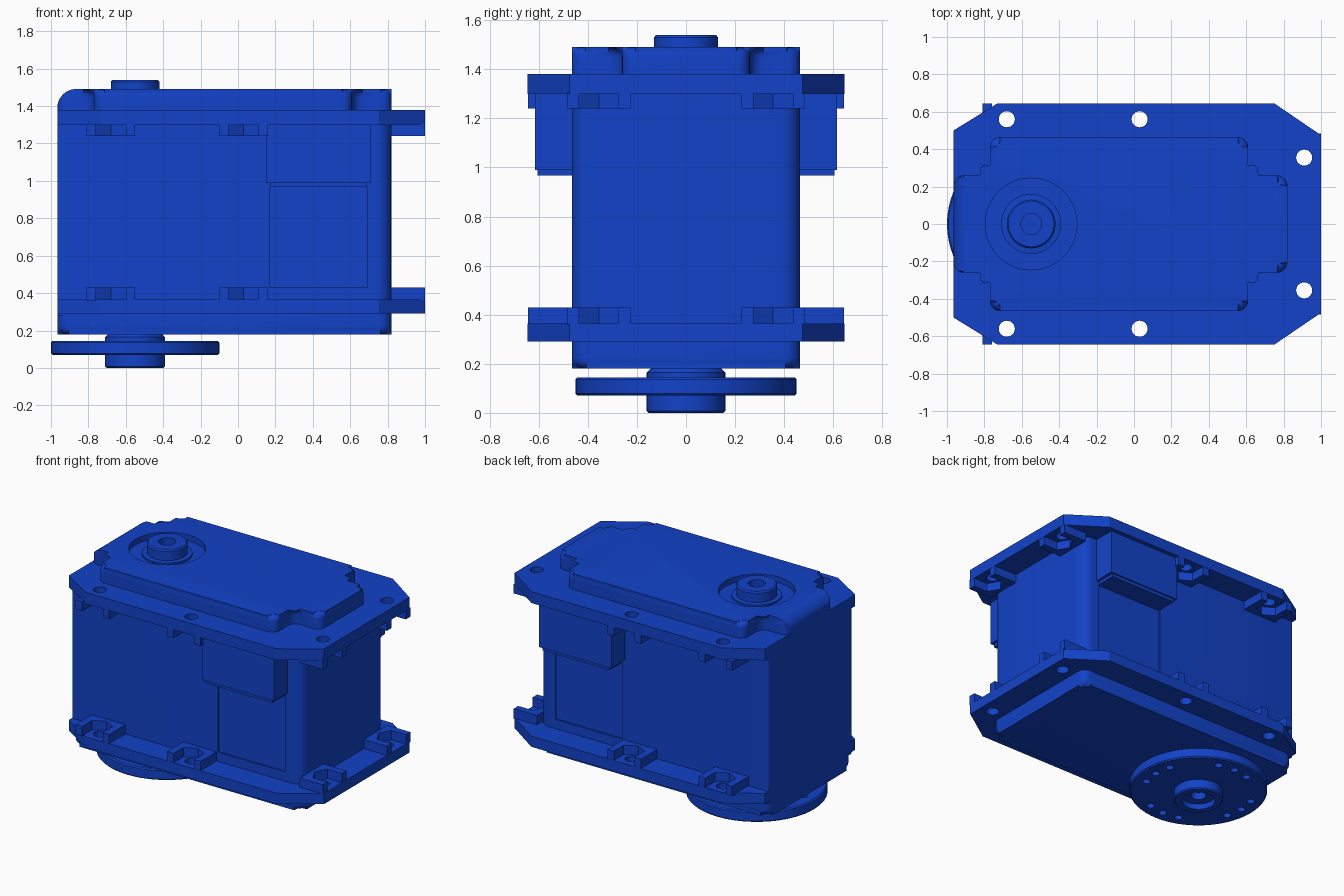
import bpy, bmesh
from math import sin, cos, pi, radians
from mathutils import Vector, Matrix

if "Cube" in bpy.data.objects:
    bpy.data.objects.remove(bpy.data.objects["Cube"])

blue = bpy.data.materials.new("blue_plastic")
blue.diffuse_color = (0.006, 0.055, 0.58, 1)
blue.use_nodes = True
blue.node_tree.nodes["Principled BSDF"].inputs["Base Color"].default_value = blue.diffuse_color


def finish(name, bm):
    bmesh.ops.recalc_face_normals(bm, faces=bm.faces[:])
    me = bpy.data.meshes.new(name)
    bm.to_mesh(me)
    bm.free()
    me.materials.append(blue)
    ob = bpy.data.objects.new(name, me)
    bpy.context.collection.objects.link(ob)
    return ob


def prisms(name, loops, z0, z1, bevel=0, bevel_z=None):
    """Extrude flat outlines from z0 to z1, optionally rounding one rim."""
    bm = bmesh.new()
    for pts in loops:
        lo = [bm.verts.new((x, y, z0)) for x, y in pts]
        hi = [bm.verts.new((x, y, z1)) for x, y in pts]
        bm.faces.new(lo[::-1])
        bm.faces.new(hi)
        n = len(pts)
        for i in range(n):
            j = (i + 1) % n
            bm.faces.new((lo[i], lo[j], hi[j], hi[i]))
    if bevel:
        rim = [e for e in bm.edges if all(abs(v.co.z - bevel_z) < 1e-5 for v in e.verts)]
        bmesh.ops.bevel(bm, geom=rim, offset=bevel, segments=5, profile=0.5, affect='EDGES')
    return finish(name, bm)


def lathe(name, profile, cx, steps=64):
    bm = bmesh.new()
    vs = [bm.verts.new((r, 0, z)) for r, z in profile]
    es = [bm.edges.new(p) for p in zip(vs, vs[1:])]
    bmesh.ops.spin(bm, geom=vs + es, cent=(0, 0, 0), axis=(0, 0, 1), angle=2 * pi, steps=steps)
    bmesh.ops.remove_doubles(bm, verts=bm.verts[:], dist=1e-4)
    bmesh.ops.translate(bm, verts=bm.verts[:], vec=(cx, 0, 0))
    return finish(name, bm)


def circle(x, y, r, n=24):
    return [(x + r * cos(2 * pi * i / n), y + r * sin(2 * pi * i / n)) for i in range(n)]


def rect(x0, x1, y0, y1):
    return [(x0, y0), (x1, y0), (x1, y1), (x0, y1)]


def rounded(pts, radii, n=6):
    """Fillet right-angled corners of an outline."""
    out = []
    for i, p in enumerate(pts):
        r = radii[i] if isinstance(radii, list) else radii
        p = Vector(p)
        a = (Vector(pts[i - 1]) - p).normalized() * r
        b = (Vector(pts[(i + 1) % len(pts)]) - p).normalized() * r
        for k in range(n + 1):
            t = pi / 2 * k / n
            out.append(tuple(p + a + b - b * cos(t) - a * sin(t)))
    return out


def boolean(ob, cutter, op='DIFFERENCE', keep=False):
    m = ob.modifiers.new("cut", 'BOOLEAN')
    m.object, m.operation, m.solver = cutter, op, 'EXACT'
    bpy.context.view_layer.objects.active = ob
    bpy.ops.object.modifier_apply(modifier=m.name)
    if not keep:
        bpy.data.objects.remove(cutter)


# Main case with shallow side panels
case = prisms("case", [rounded(rect(-.965, .82, -.465, .465), [.01, .08, .08, .01])], .28, 1.375)
boolean(case, prisms("panel_cutter", [rect(.17, .69, s - .05, s + .05) for s in (-.505, .505)], .43, .98))

# Bottom cover with rounded rim
prisms("bottom_cover", [rounded(rect(-.965, .82, -.465, .465), .06)], .18, .30, .045, .18)

# Top cover: notched corners, rounded rim, larger round at the left end
plus = [(-.965, -.26), (-.77, -.26), (-.77, -.465), (.61, -.465), (.61, -.26), (.82, -.26)]
plus += [(x, -y) for x, y in plus[::-1]]
cover = prisms("top_cover", [rounded(plus, .055)], 1.36, 1.49, .04, 1.49)
arc = [(-.965 + .1 - .1 * cos(t), 1.39 + .1 * sin(t)) for t in [pi / 2 * k / 10 for k in range(11)]]
trim = prisms("end_round", [[(-.966, 1.3)] + [(x - .001, z + .001) for x, z in arc] + [(1, 1.491), (1, 1.3)]], -1, 1)
trim.data.transform(Matrix.Rotation(pi / 2, 4, 'X'))
boolean(cover, trim, 'INTERSECT')
boolean(cover, prisms("dish_cutter", [circle(-.55, 0, .245, 64)], 1.45, 1.6))

# Flanges with screw holes
half = [(-.965, -.5), (-.73, -.645), (.75, -.645), (1, -.475)]
outline = half + [(x, -y) for x, y in half[::-1]]
spots = [(x, y) for x in (-.68, .03) for y in (-.56, .56)] + [(.91, -.355), (.91, .355)]
holes = prisms("hole_cutter", [circle(x, y, .043) for x, y in spots], 0, 2)
for name, z0, z1 in (("bottom_flange", .29, .365), ("top_flange", 1.30, 1.38)):
    boolean(prisms(name, [outline], z0, z1), holes, keep=True)
bpy.data.objects.remove(holes)

# Nut pockets: U-shaped bosses opening outward
u_shape = [(-.13, 0), (.13, 0), (.13, .18), (.08, .18), (.08, .07), (0, .025), (-.08, .07), (-.08, .18), (-.13, .18)]
bosses = []
for x, y in spots:
    if x < .5:
        s = 1 if y > 0 else -1
        bosses.append([(x + u, s * (.464 + w)) for u, w in u_shape])
    else:
        bosses.append([(.819 + w, y + u) for u, w in u_shape])
prisms("bottom_nut_pockets", bosses, .36, .43)
prisms("top_nut_pockets", bosses, 1.24, 1.305)

# Side connectors with a small stepped lip underneath
for s, side in ((-1, "front"), (1, "back")):
    prisms(side + "_connector", [rect(.15, .71, *sorted((s * .44, s * .615)))], .99, 1.31)
    prisms(side + "_connector_lip", [rect(.17, .69, *sorted((s * .44, s * .605)))], .968, 1.0)

# Idler boss in the dish on top
lathe("idler_boss", [(0, 1.44), (.16, 1.44), (.16, 1.462), (.13, 1.465), (.13, 1.53), (.122, 1.54),
                     (.055, 1.54), (.055, 1.48), (0, 1.48)], -.55)

# Output horn underneath, with screw holes in four groups
horn = lathe("output_horn", [(0, .09), (.05, .09), (.05, .04), (.11, .04), (.11, 0), (.152, 0), (.16, .008),
                             (.16, .07), (.442, .07), (.45, .078), (.45, .137), (.442, .145), (.16, .145),
                             (.16, .165), (.14, .185), (0, .185)], -.55)
angles = [radians(q + d) for q in (0, 90, 180, 270) for d in (-19, 0, 19)]
boolean(horn, prisms("horn_hole_cutter", [circle(-.55 + .365 * cos(a), .365 * sin(a), .026, 16) for a in angles], .05, .2))

# Smooth shading with crisp edges
bpy.ops.object.select_all(action='DESELECT')
for ob in bpy.context.scene.objects:
    ob.select_set(True)
    bpy.context.view_layer.objects.active = ob
bpy.ops.object.shade_smooth_by_angle(angle=radians(30))
